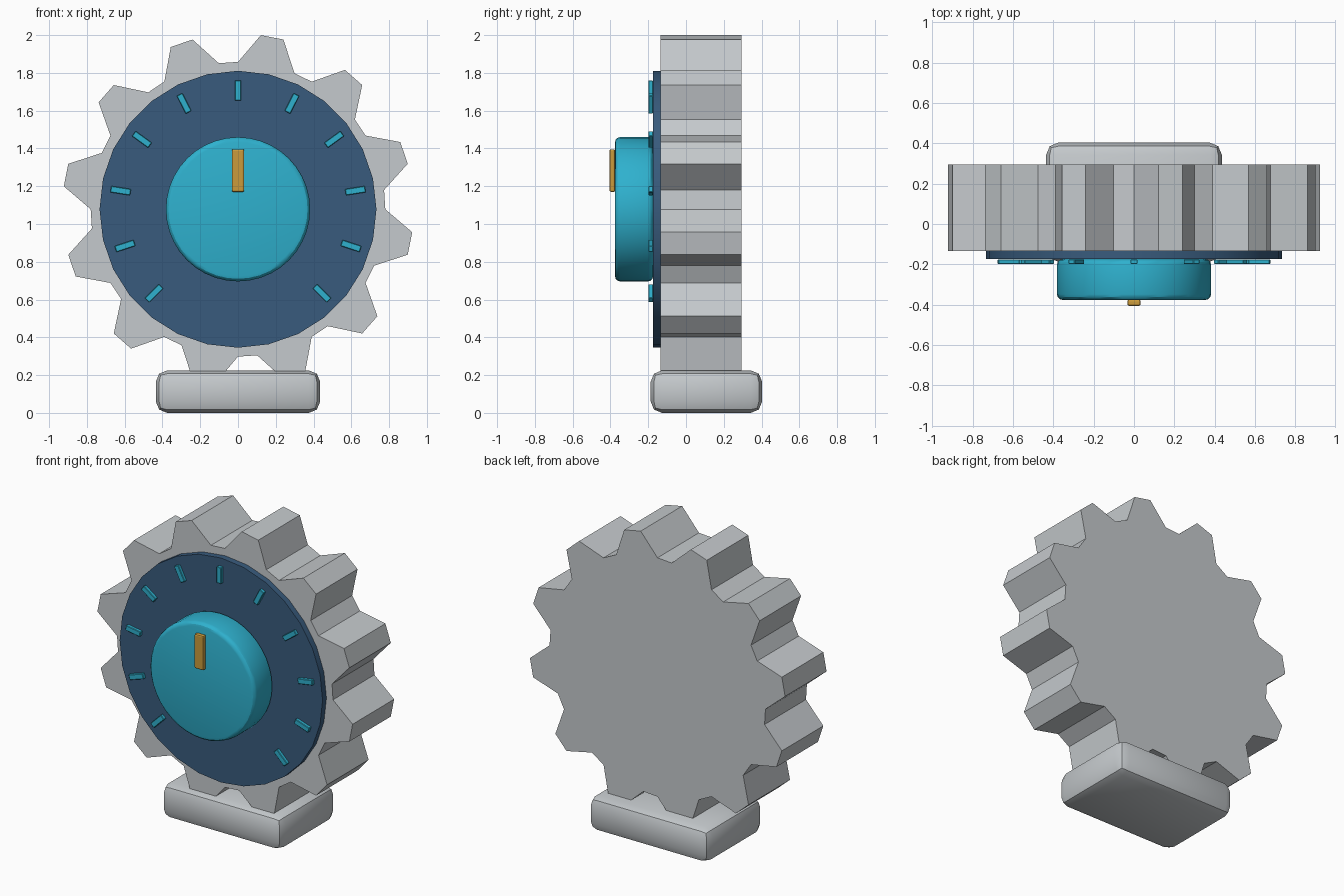
import bpy, bmesh, math
from mathutils import Matrix, Vector

if "Cube" in bpy.data.objects:
    bpy.data.objects.remove(bpy.data.objects["Cube"])

CZ = 1.078  # height of the dial axis


def material(name, rgb):
    m = bpy.data.materials.new(name)
    m.diffuse_color = (*rgb, 1)
    m.use_nodes = True
    m.node_tree.nodes["Principled BSDF"].inputs["Base Color"].default_value = m.diffuse_color
    return m


GREY = material("light grey", (0.56, 0.59, 0.61))
NAVY = material("navy blue", (0.040, 0.105, 0.205))
TEAL = material("teal", (0.028, 0.44, 0.62))
GOLD = material("gold", (0.60, 0.33, 0.045))


def finish(name, bm, mat, bevel=0, segments=1, smooth=False):
    bmesh.ops.recalc_face_normals(bm, faces=bm.faces)
    me = bpy.data.meshes.new(name)
    bm.to_mesh(me)
    bm.free()
    me.materials.append(mat)
    ob = bpy.data.objects.new(name, me)
    bpy.context.collection.objects.link(ob)
    if bevel:
        mod = ob.modifiers.new("bevel", 'BEVEL')
        mod.width, mod.segments = bevel, segments
        mod.limit_method = 'ANGLE'
    bpy.ops.object.select_all(action='DESELECT')
    ob.select_set(True)
    bpy.context.view_layer.objects.active = ob
    if bevel:
        bpy.ops.object.modifier_apply(modifier="bevel")
    if smooth:
        bpy.ops.object.shade_smooth_by_angle(angle=math.radians(30))
    return ob


def prism(name, points, y0, y1, mat, **kw):
    """Extrude an x/z outline around the dial axis from y0 to y1."""
    bm = bmesh.new()
    face = bm.faces.new([bm.verts.new((x, y0, CZ + z)) for x, z in points])
    ext = bmesh.ops.extrude_face_region(bm, geom=[face])["geom"]
    verts = [v for v in ext if isinstance(v, bmesh.types.BMVert)]
    bmesh.ops.translate(bm, verts=verts, vec=(0, y1 - y0, 0))
    return finish(name, bm, mat, **kw)


def ring(radius, count):
    return [(radius * math.sin(2 * math.pi * i / count),
             radius * math.cos(2 * math.pi * i / count)) for i in range(count)]


def box(name, size, centre, mat, turn=0, **kw):
    """Box, rotated about the dial axis by the turn angle."""
    bm = bmesh.new()
    bmesh.ops.create_cube(bm, size=1)
    bmesh.ops.scale(bm, verts=bm.verts, vec=size)
    bmesh.ops.translate(bm, verts=bm.verts, vec=centre)
    bmesh.ops.rotate(bm, verts=bm.verts, cent=Vector((0, 0, CZ)),
                     matrix=Matrix.Rotation(turn, 3, 'Y'))
    return finish(name, bm, mat, **kw)


# Rounded foot
box("base", (0.87, 0.59, 0.225), (0, 0.108, 0.1125), GREY,
    bevel=0.06, segments=2, smooth=True)

# Twelve-toothed wheel: two tip points then two valley points per tooth
gear = []
for i in range(48):
    a = math.radians(75 + 7.5 * i)
    r = 0.93 if i % 4 < 2 else 0.78
    gear.append((r * math.cos(a), r * math.sin(a)))
prism("gear_body", gear, -0.134, 0.294, GREY)

# Dial plate and turning knob
prism("dial_plate", ring(0.733, 28), -0.174, -0.134, NAVY, smooth=True)
prism("knob", ring(0.382, 40), -0.376, -0.174, TEAL,
      bevel=0.028, segments=3, smooth=True)

# Scale marks around the dial
for k in range(-5, 6):
    box("tick_mark", (0.034, 0.024, 0.106), (0, -0.187, CZ + 0.629), TEAL,
        turn=math.radians(27 * k), bevel=0.003)

# Pointer on the knob face
box("pointer", (0.066, 0.03, 0.225), (0, -0.39, CZ + 0.205), GOLD, bevel=0.008, segments=2)
